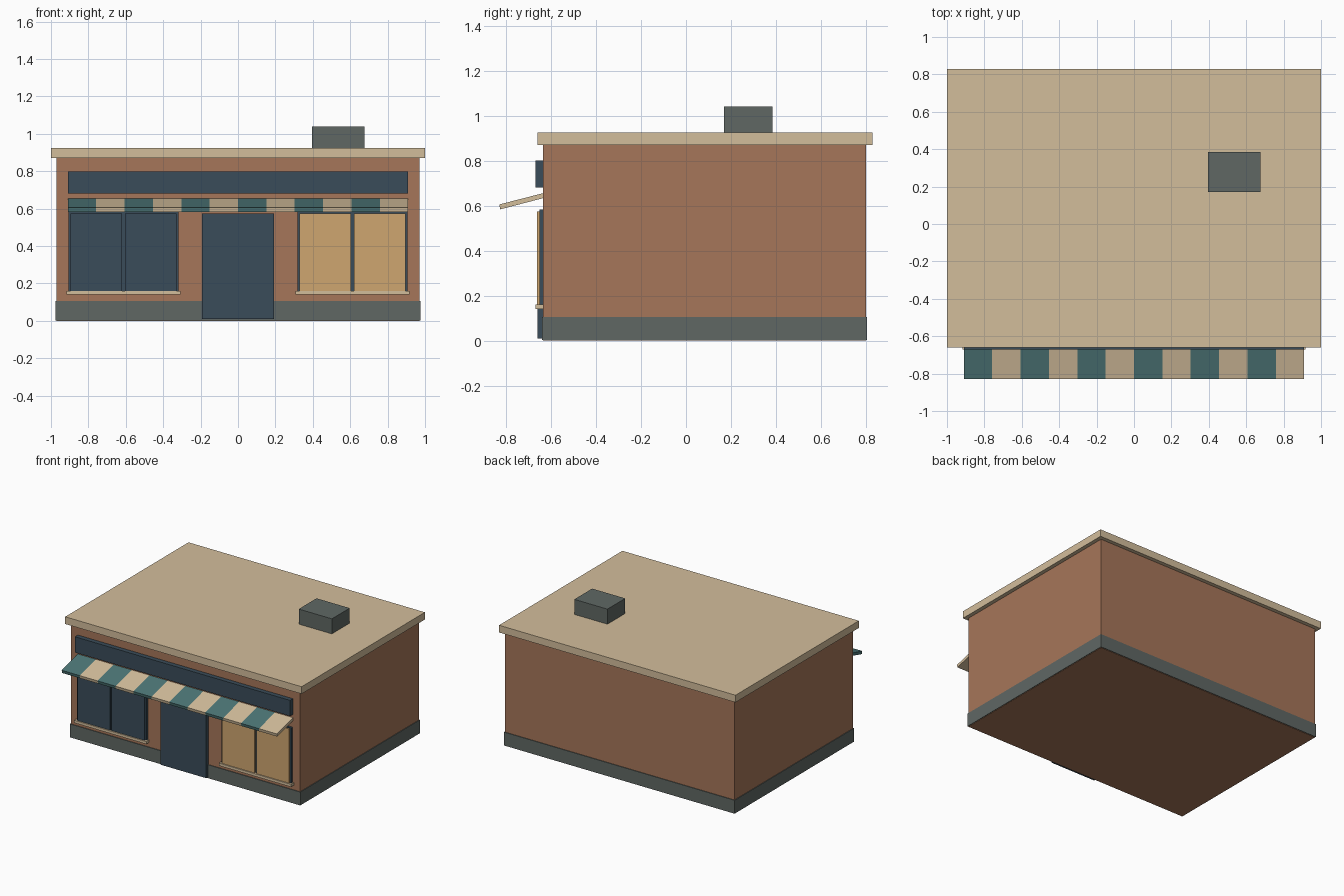
import bpy
import bmesh

if "Cube" in bpy.data.objects:
    bpy.data.objects.remove(bpy.data.objects["Cube"], do_unlink=True)


def material(name, rgb):
    m = bpy.data.materials.new(name)
    m.use_nodes = True
    m.diffuse_color = (*rgb, 1)
    bsdf = next(n for n in m.node_tree.nodes if n.type == "BSDF_PRINCIPLED")
    bsdf.inputs["Base Color"].default_value = (*rgb, 1)
    return m


brick = material("brick", (0.38, 0.18, 0.10))
cream = material("cream", (0.65, 0.51, 0.33))
stone = material("grey stone", (0.115, 0.137, 0.127))
navy = material("dark navy", (0.042, 0.072, 0.10))
amber = material("amber glass", (0.62, 0.38, 0.16))
teal = material("teal canvas", (0.072, 0.178, 0.18))


def finish(name, bm, mats):
    bmesh.ops.recalc_face_normals(bm, faces=bm.faces[:])
    mesh = bpy.data.meshes.new(name)
    bm.to_mesh(mesh)
    bm.free()
    for m in mats:
        mesh.materials.append(m)
    obj = bpy.data.objects.new(name, mesh)
    bpy.context.collection.objects.link(obj)
    return obj


def box(name, x, y, z, mat):
    """Box spanning the given (low, high) ranges."""
    bm = bmesh.new()
    bmesh.ops.create_cube(bm, size=1)
    for v in bm.verts:
        v.co = [r[0] if c < 0 else r[1] for c, r in zip(v.co, (x, y, z))]
    return finish(name, bm, [mat])


WALL = -0.635  # front wall plane

# Building shell
box("walls", (-0.97, 0.97), (WALL, 0.80), (0, 0.89), brick)
box("plinth", (-0.975, 0.975), (-0.64, 0.805), (0.003, 0.105), stone)
box("roof_slab", (-1, 1), (-0.66, 0.83), (0.87, 0.925), cream)
box("roof_vent_unit", (0.395, 0.675), (0.17, 0.385), (0.92, 1.04), stone)

# Shop front
box("sign_board", (-0.91, 0.91), (-0.67, WALL), (0.68, 0.80), navy)
box("door", (-0.193, 0.193), (-0.66, WALL), (0.01, 0.573), navy)

# Windows: frame, two panes and a sill each
for side, cx, glass in (("right", -0.612, navy), ("left", 0.612, amber)):
    box(side + "_window_frame", (cx - 0.295, cx + 0.295), (-0.652, WALL), (0.145, 0.582), navy)
    for i, px in enumerate((cx - 0.145, cx + 0.145)):
        box(f"{side}_window_pane_{i + 1}", (px - 0.138, px + 0.138), (-0.662, -0.645), (0.155, 0.574), glass)
    box(side + "_window_sill", (cx - 0.305, cx + 0.305), (-0.67, WALL), (0.14, 0.16), cream)

# Striped sloping awning: one cross-section swept through the stripe edges
STRIPES = 12
section = [(WALL, 0.655), (WALL, 0.633), (-0.826, 0.583), (-0.83, 0.605)]
bm = bmesh.new()
rings = [[bm.verts.new((-0.91 + 1.82 * i / STRIPES, y, z)) for y, z in section]
         for i in range(STRIPES + 1)]
for i in range(STRIPES):
    a, b = rings[i], rings[i + 1]
    for j in range(4):
        k = (j + 1) % 4
        face = bm.faces.new((a[j], a[k], b[k], b[j]))
        face.material_index = i % 2
bm.faces.new(rings[0]).material_index = 0
bm.faces.new(rings[-1]).material_index = 1
finish("awning", bm, [teal, cream])
